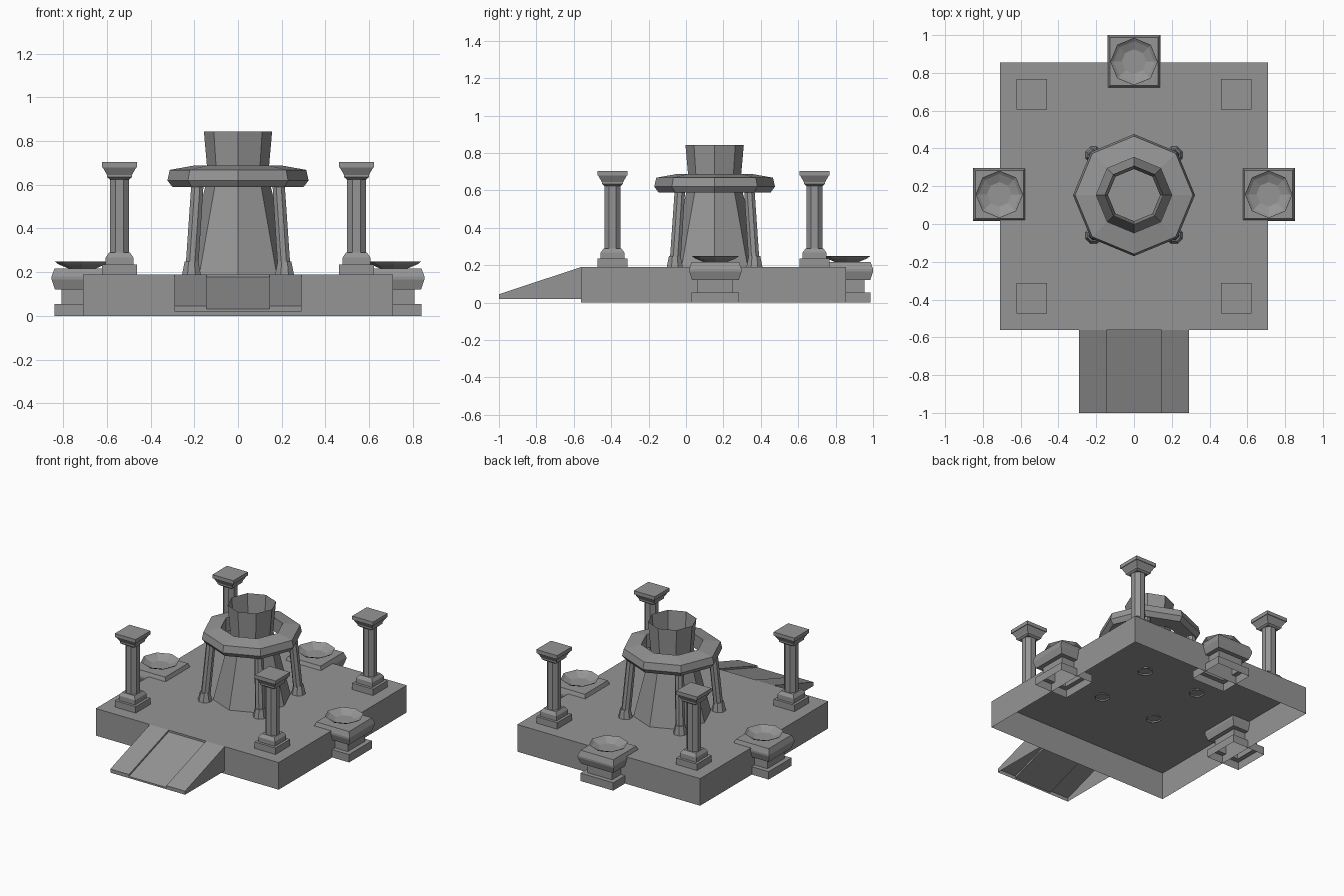
import bpy, bmesh, math
from mathutils import Vector

cube = bpy.data.objects.get("Cube")
if cube:
    bpy.data.objects.remove(cube, do_unlink=True)

stone = bpy.data.materials.new("grey_stone")
stone.use_nodes = True
GREY = (0.3, 0.3, 0.3, 1)
stone.diffuse_color = GREY
stone.node_tree.nodes["Principled BSDF"].inputs["Base Color"].default_value = GREY

TOWER_Y = 0.153    # y of the tower centre
DECK_Y = 0.147     # y of the platform centre
CORNERS = [(sx, sy) for sx in (-1, 1) for sy in (-1, 1)]


def finish(name, bm):
    bmesh.ops.recalc_face_normals(bm, faces=bm.faces)
    mesh = bpy.data.meshes.new(name)
    bm.to_mesh(mesh)
    bm.free()
    mesh.materials.append(stone)
    obj = bpy.data.objects.new(name, mesh)
    bpy.context.collection.objects.link(obj)
    return obj


def lathe(name, profile, centre, sides=8, flat=False, ring=False, top=None, caps="both"):
    """Stack (size, z) polygons; flat measures to the side, else to the corner.
    ring joins the last loop to the first; top shifts the last loop in x, y;
    caps says which ends are closed: both, first, last or none."""
    bm = bmesh.new()
    turn = math.pi / sides if flat else 0
    grow = 1 / math.cos(math.pi / sides) if flat else 1
    z0, z1 = profile[0][1], profile[-1][1]
    loops = []
    for size, z in profile:
        c = Vector(centre)
        if top:
            c = c.lerp(Vector(top), (z - z0) / (z1 - z0))
        angles = [turn + math.tau * i / sides for i in range(sides)]
        loops.append([bm.verts.new((c.x + size * grow * math.cos(a),
                                    c.y + size * grow * math.sin(a), z)) for a in angles])
    pairs = list(zip(loops, loops[1:]))
    if ring:
        pairs.append((loops[-1], loops[0]))
    elif caps in ("both", "first"):
        bm.faces.new(loops[0])
    if not ring and caps in ("both", "last"):
        bm.faces.new(loops[-1])
    for a, b in pairs:
        for i in range(sides):
            j = (i + 1) % sides
            bm.faces.new((a[i], a[j], b[j], b[i]))
    return finish(name, bm)


# Platform, a hollow shell open underneath
lathe("platform", [(0.709, 0), (0.709, 0.19)], (0, DECK_Y), sides=4, flat=True, caps="last")

# Entrance ramp: recessed walkway between two kerbs, open underneath
bm = bmesh.new()
LOW, DROP = 0.02, 0.013
front_row, back_row = [], []
for x, drop in ((-0.29, None), (-0.29, 0), (-0.145, 0), (-0.145, DROP),
                (0.145, DROP), (0.145, 0), (0.29, 0), (0.29, None)):
    front_row.append(bm.verts.new((x, -1, LOW if drop is None else 0.045 - drop)))
    back_row.append(bm.verts.new((x, DECK_Y - 0.709, LOW if drop is None else 0.19 - drop)))
for i in range(len(front_row) - 1):
    bm.faces.new((front_row[i], front_row[i + 1], back_row[i + 1], back_row[i]))
bm.faces.new(front_row)
finish("ramp", bm)

# Central tower, a hollow shell with a flared mouth
lathe("tower", [(0.25, 0.19), (0.138, 0.64), (0.156, 0.843)], (0, TOWER_Y), caps="none")

# Octagonal collar around the tower
lathe("collar", [(0.3, 0.59), (0.323, 0.62), (0.312, 0.668), (0.2, 0.688), (0.2, 0.59)],
      (0, TOWER_Y), ring=True)

# Leaning legs carrying the collar
for i, (sx, sy) in enumerate(CORNERS):
    foot = (sx * 0.213, TOWER_Y + sy * 0.213)
    head = (sx * 0.185, TOWER_Y + sy * 0.185)
    lathe(f"collar_leg_{i}", [(0.029, 0.19), (0.028, 0.61)], foot, top=head, flat=True)
    lathe(f"collar_leg_foot_{i}", [(0.045, 0.18), (0.031, 0.25)], foot, flat=True, caps="last")

# Corner columns
for i, (sx, sy) in enumerate(CORNERS):
    spot = (sx * 0.542, DECK_Y + sy * 0.54)
    lathe(f"column_base_{i}", [(0.081, 0.19), (0.081, 0.235), (0.063, 0.235), (0.063, 0.268),
                               (0.048, 0.29)], spot, sides=4, flat=True, caps="last")
    lathe(f"column_shaft_{i}", [(0.043, 0.28), (0.043, 0.64)], spot, flat=True)
    lathe(f"column_capital_{i}", [(0.045, 0.625), (0.057, 0.635), (0.057, 0.645), (0.077, 0.68),
                                  (0.081, 0.68), (0.081, 0.705)], spot, sides=4, flat=True)

# Pedestals, open underneath, with shallow bowls on three sides
for side, spot in (("left", (0.713, 0.157)), ("right", (-0.713, 0.157)), ("back", (0, 0.86))):
    lathe(f"pedestal_{side}", [(0.127, 0), (0.127, 0.055), (0.095, 0.055), (0.095, 0.122),
                               (0.125, 0.122), (0.14, 0.167), (0.14, 0.18), (0.127, 0.216)],
          spot, sides=4, flat=True, caps="last")
    lathe(f"bowl_{side}", [(0.065, 0.218), (0.108, 0.236), (0.125, 0.249)], spot, caps="first")
